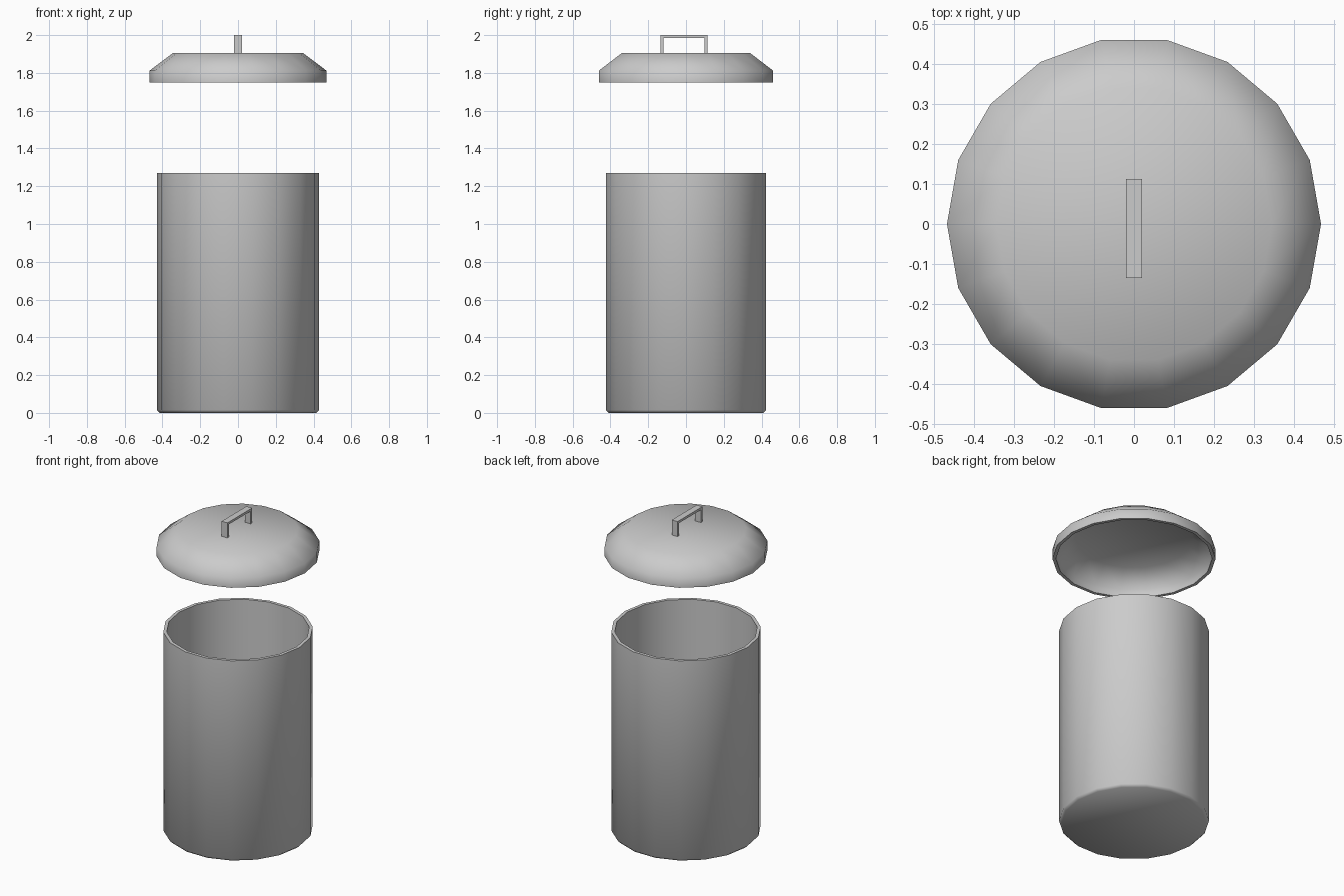
import bpy, bmesh
from math import cos, sin, tau, radians

if "Cube" in bpy.data.objects:
    bpy.data.objects.remove(bpy.data.objects["Cube"])

SIDES = 18


def finish(name, bm, angle):
    bmesh.ops.recalc_face_normals(bm, faces=bm.faces)
    mesh = bpy.data.meshes.new(name)
    bm.to_mesh(mesh)
    bm.free()
    obj = bpy.data.objects.new(name, mesh)
    bpy.context.collection.objects.link(obj)
    bpy.ops.object.select_all(action='DESELECT')
    obj.select_set(True)
    bpy.context.view_layer.objects.active = obj
    bpy.ops.object.shade_smooth_by_angle(angle=radians(angle))
    return obj


def lathe(name, profile):
    """Revolve (radius, z) points; the first and last rings are capped."""
    bm = bmesh.new()
    rings = [[bm.verts.new((r * cos(tau * i / SIDES), r * sin(tau * i / SIDES), z))
              for i in range(SIDES)] for r, z in profile]
    for a, b in zip(rings, rings[1:]):
        for i in range(SIDES):
            j = (i + 1) % SIDES
            bm.faces.new((a[i], a[j], b[j], b[i]))
    bm.faces.new(rings[0])
    bm.faces.new(rings[-1])
    return finish(name, bm, 60)


# Open bin: outside from the base up, over the rim, down to the inner floor
lathe("bin_body", [(0.415, 0.0), (0.43, 0.015), (0.43, 1.27),
                   (0.41, 1.27), (0.41, 0.02)])

# Floating hollow lid: flat crown, sloped shoulder, vertical lip, inner shell
lathe("lid", [(0.345, 1.905), (0.468, 1.812), (0.468, 1.75),
              (0.448, 1.75), (0.448, 1.802), (0.338, 1.885)])

# Lid handle: a flat U-shaped strap extruded across x
y0, y1, z0, z1, t = -0.135, 0.113, 1.9, 2.0, 0.015
outline = [(y0, z0), (y0, z1), (y1, z1), (y1, z0),
           (y1 - t, z0), (y1 - t, z1 - t), (y0 + t, z1 - t), (y0 + t, z0)]
bm = bmesh.new()
sides = [[bm.verts.new((x, y, z)) for y, z in outline] for x in (-0.02, 0.02)]
a, b = sides
n = len(outline)
for i in range(n):
    j = (i + 1) % n
    bm.faces.new((a[i], a[j], b[j], b[i]))
for s in sides:
    for quad in ((0, 1, 6, 7), (1, 2, 5, 6), (2, 3, 4, 5)):
        bm.faces.new([s[k] for k in quad])
finish("lid_handle", bm, 30)
